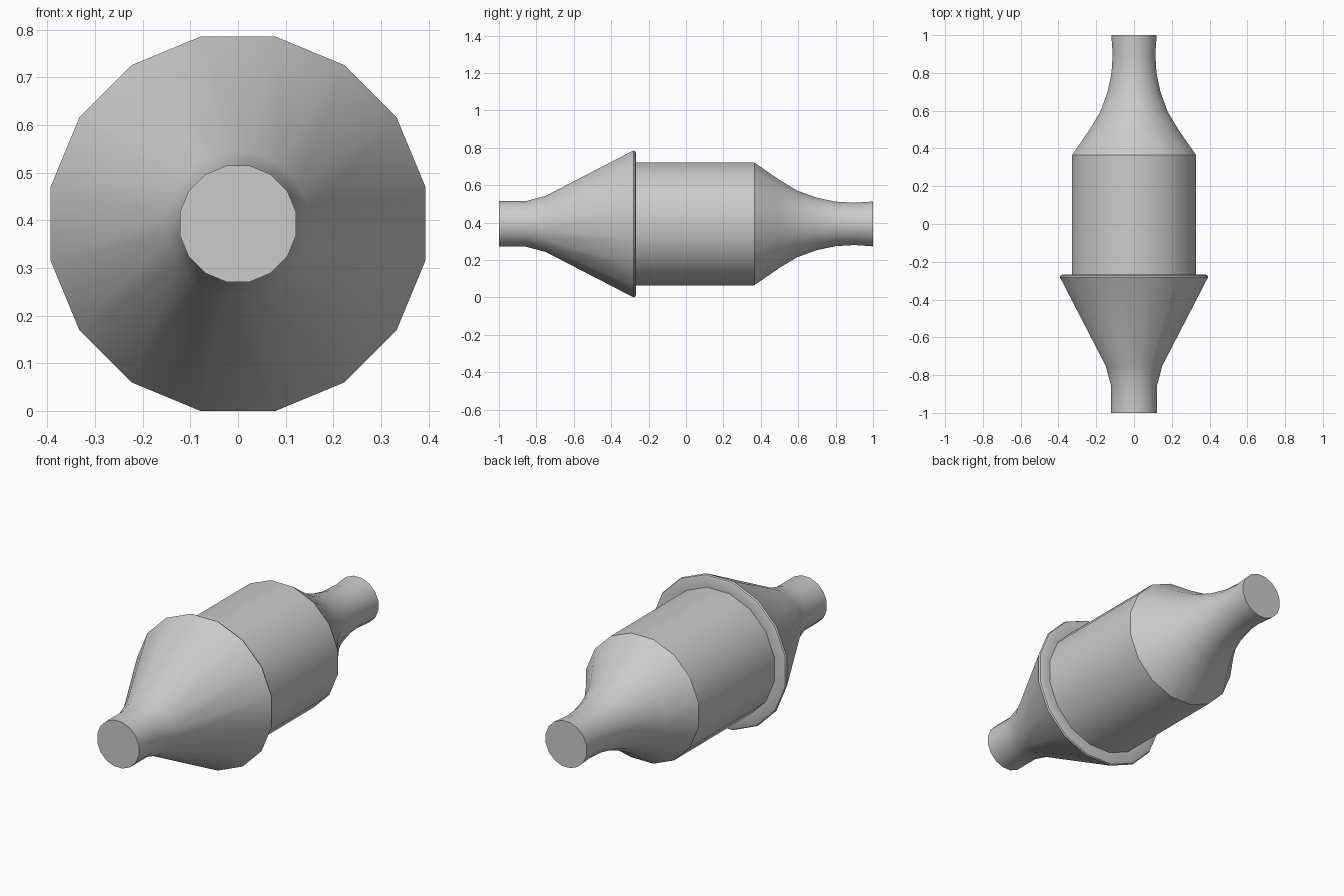
import bpy, bmesh, math

if "Cube" in bpy.data.objects:
    bpy.data.objects.remove(bpy.data.objects["Cube"])

SIDES = 16
K = math.cos(math.pi / SIDES)   # flat-to-corner ratio
CZ = 0.393                      # axis height


def lathe(name, profile):
    """Spin (y, half-width) points around the y axis and cap both ends."""
    bm = bmesh.new()
    rings = []
    for y, h in profile:
        r = h / K
        ring = []
        for i in range(SIDES):
            a = 2 * math.pi * (i + 0.5) / SIDES
            ring.append(bm.verts.new((r * math.cos(a), y, CZ + r * math.sin(a))))
        rings.append(ring)
    for a, b in zip(rings, rings[1:]):
        for i in range(SIDES):
            j = (i + 1) % SIDES
            bm.faces.new((a[i], a[j], b[j], b[i]))
    bm.faces.new(rings[0])
    bm.faces.new(rings[-1])
    bmesh.ops.recalc_face_normals(bm, faces=bm.faces)
    mesh = bpy.data.meshes.new(name)
    bm.to_mesh(mesh)
    bm.free()
    ob = bpy.data.objects.new(name, mesh)
    bpy.context.collection.objects.link(ob)
    bpy.ops.object.select_all(action='DESELECT')
    ob.select_set(True)
    bpy.context.view_layer.objects.active = ob
    bpy.ops.object.shade_smooth_by_angle(angle=math.radians(30))
    return ob


# One continuous shell: front neck, flared cone with rolled rim, barrel, back neck
lathe("pipe_body", [
    (-1.0, 0.122), (-0.855, 0.122), (-0.75, 0.15),
    (-0.288, 0.389), (-0.28, 0.393), (-0.272, 0.389), (-0.268, 0.38),
    (-0.268, 0.328), (0.365, 0.328),
    (0.5, 0.235), (0.595, 0.178), (0.7, 0.14), (0.8, 0.119),
    (0.9, 0.113), (1.0, 0.12),
])
